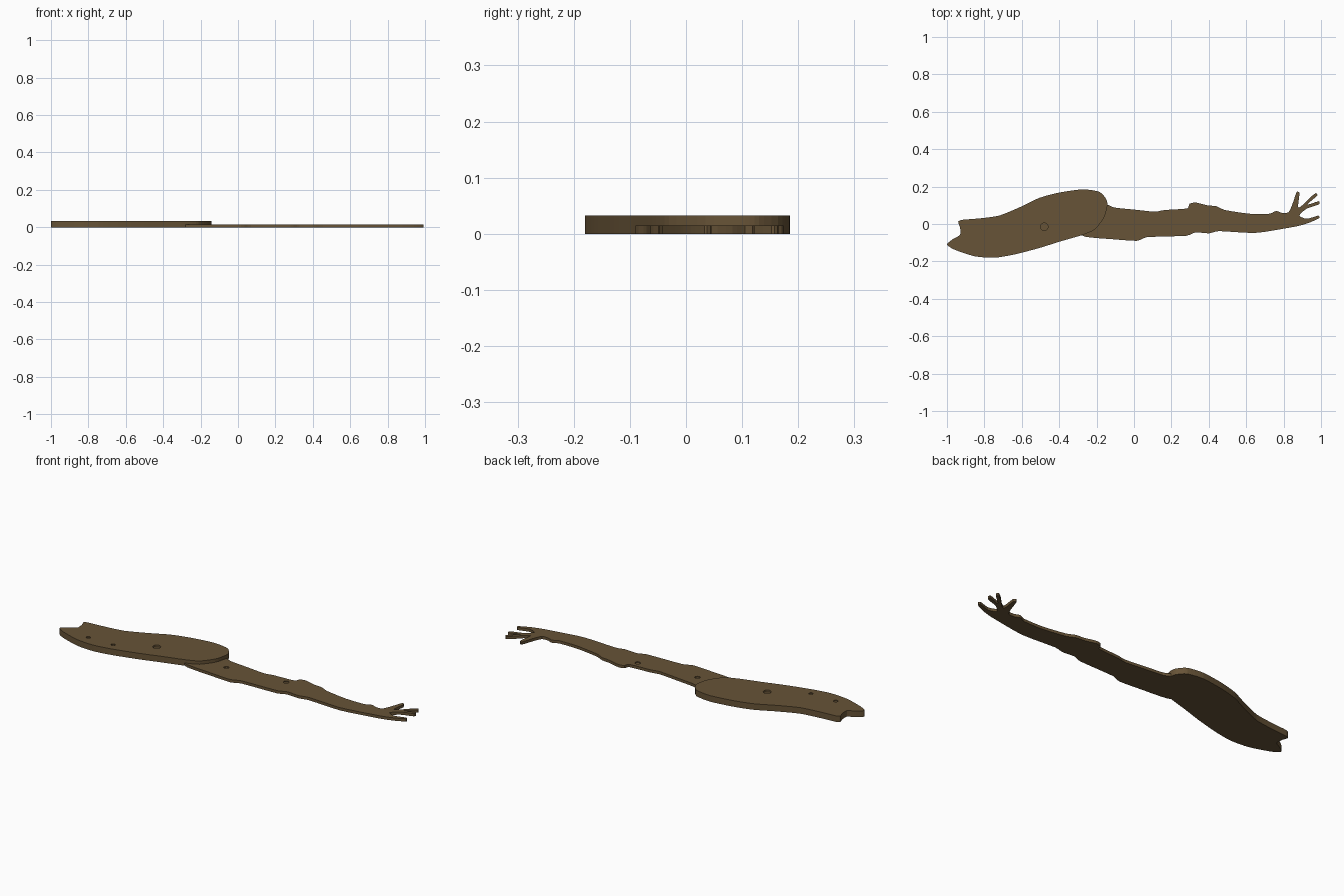
import bpy, bmesh
from mathutils import Vector

if "Cube" in bpy.data.objects:
    bpy.data.objects.remove(bpy.data.objects["Cube"])

brown = bpy.data.materials.new("dark_brown_wood")
brown.diffuse_color = (0.135, 0.087, 0.038, 1)
brown.use_nodes = True
brown.node_tree.nodes["Principled BSDF"].inputs["Base Color"].default_value = brown.diffuse_color


def smooth_loop(pts, steps, tension=0.35):
    """Closed cardinal spline through the outline points."""
    p = [Vector(q) for q in pts]
    n, out = len(p), []
    for i in range(n):
        a, b, c, d = p[i - 1], p[i], p[(i + 1) % n], p[(i + 2) % n]
        m1, m2 = (c - a) * tension, (d - b) * tension
        lim = (c - b).length
        m1 = m1.normalized() * min(m1.length, lim)
        m2 = m2.normalized() * min(m2.length, lim)
        for s in range(steps):
            t = s / steps
            out.append(b * (2*t**3 - 3*t**2 + 1) + m1 * (t**3 - 2*t*t + t)
                       + c * (3*t*t - 2*t**3) + m2 * (t**3 - t*t))
    return out


def plate(name, loop, z0, z1):
    bm = bmesh.new()
    face = bm.faces.new([bm.verts.new((p[0], p[1], z0)) for p in loop])
    ext = bmesh.ops.extrude_face_region(bm, geom=[face])
    top = [g for g in ext["geom"] if isinstance(g, bmesh.types.BMVert)]
    bmesh.ops.translate(bm, verts=top, vec=(0, 0, z1 - z0))
    bmesh.ops.recalc_face_normals(bm, faces=bm.faces[:])
    me = bpy.data.meshes.new(name)
    bm.to_mesh(me)
    bm.free()
    me.materials.append(brown)
    ob = bpy.data.objects.new(name, me)
    bpy.context.collection.objects.link(ob)
    return ob


def cut(target, cutter):
    cutter.hide_render = True
    cutter.display_type = 'WIRE'
    mod = target.modifiers.new("cut", 'BOOLEAN')
    mod.operation = 'DIFFERENCE'
    mod.solver = 'EXACT'
    mod.object = cutter


def dimple(target, x, y, r, top, depth):
    bpy.ops.mesh.primitive_cylinder_add(vertices=20, radius=r, depth=2 * depth,
                                        location=(x, y, top))
    ob = bpy.context.object
    ob.name = "hole_cutter"
    ob.data.materials.append(brown)
    cut(target, ob)


THICK, THIN = 0.033, 0.015

# Broad thigh plate with a notched hip end
thigh_loop = smooth_loop([
    (-1, -.11), (-.97, -.082), (-.93, -.058), (-.93, -.02), (-.94, .012),
    (-.92, .022), (-.825, .03), (-.72, .045), (-.61, .09), (-.505, .14),
    (-.4, .168), (-.275, .185), (-.185, .172), (-.147, .13), (-.143, .095),
    (-.16, .035), (-.21, -.03), (-.28, -.06), (-.4, -.095), (-.505, -.128),
    (-.64, -.163), (-.745, -.18), (-.85, -.173), (-.96, -.137)], 4)
thigh = plate("thigh", thigh_loop, 0, THICK)

# Thin shin plate ending in an open foot with four toes
shin_loop = smooth_loop([
    (-.22, .11), (-.147, .105), (-.105, .088), (0, .077), (.11, .066),
    (.165, .075), (.285, .083), (.297, .108), (.33, .115), (.39, .1),
    (.44, .095), (.485, .075), (.615, .055), (.725, .055), (.76, .07),
    (.79, .06), (.825, .062), (.845, .1), (.87, .172), (.885, .165),
    (.877, .09), (.9, .1), (.94, .14), (.972, .165), (.98, .152),
    (.925, .103), (.988, .122), (.99, .105), (.925, .083), (.883, .045),
    (.925, .028), (.985, .045), (.992, .033), (.94, .008), (.88, -.01),
    (.8, -.025), (.645, -.048), (.455, -.038), (.4, -.05), (.33, -.045),
    (.28, -.063), (.07, -.07), (.015, -.09), (-.13, -.08), (-.2, -.075),
    (-.28, -.06), (-.27, .02)], 3)
shin = plate("shin_and_foot", shin_loop, 0, THIN)

# Trim the shin so it butts against the thigh
cut(shin, plate("knee_cutter", thigh_loop, -0.1, 0.1))

# Shallow peg holes on the top faces
dimple(thigh, -.48, -.015, .02, THICK, .01)
for x, y in [(-.82, -.12), (-.67, -.12)]:
    dimple(thigh, x, y, .011, THICK, .005)
for x, y in [(-.08, .015), (.26, .045)]:
    dimple(shin, x, y, .014, THIN, .005)
